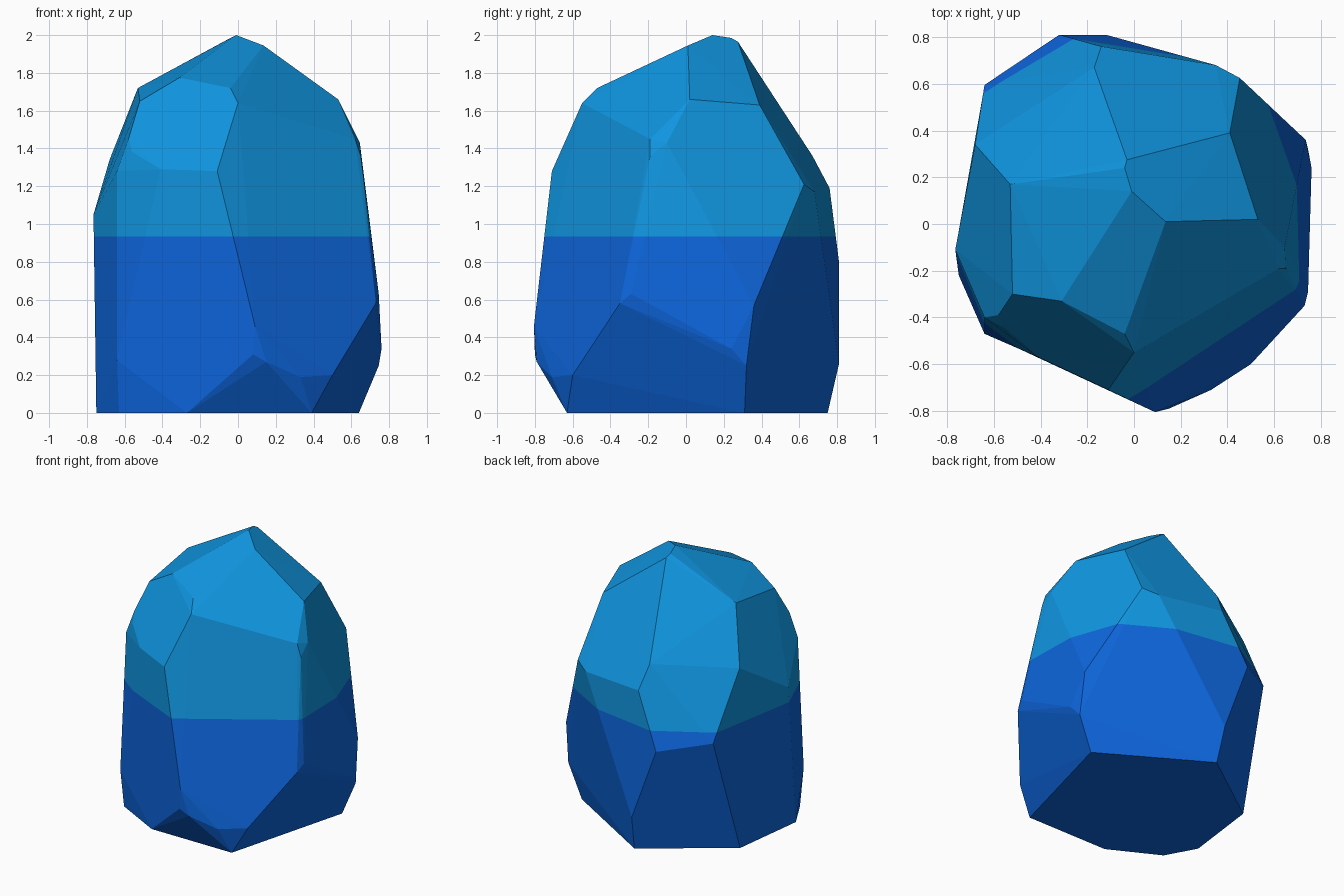
import bpy, bmesh, math

if "Cube" in bpy.data.objects:
    bpy.data.objects.remove(bpy.data.objects["Cube"])

SPLIT_Z = 0.935  # height where the colour changes


def material(name, colour):
    m = bpy.data.materials.new(name)
    m.diffuse_color = (*colour, 1.0)
    m.use_nodes = True
    m.node_tree.nodes["Principled BSDF"].inputs["Base Color"].default_value = m.diffuse_color
    return m


# Corner points of the faceted stone, by level
base = [(.64, .31), (-.10, .75), (-.68, .335), (-.75, -.22),
        (-.63, -.44), (-.27, -.63), (.39, -.63)]
lower = [(-.64, -.47, .28), (.08, -.80, .31), (.15, -.79, .27), (.33, -.71, .19),
         (.50, -.60, .20), (.76, .24, .34), (.745, .32, .25), (-.12, .81, .26),
         (.09, -.805, .46)]
middle = [(.745, -.29, .63), (.73, -.35, .58), (.735, .36, .57),
          (-.32, .81, .80), (-.64, .595, .865), (-.765, -.11, 1.05)]
shoulder = [(-.14, .76, 1.19), (.35, .68, 1.17), (.453, .625, 1.21),
            (-.11, -.71, 1.28), (-.41, -.57, 1.29), (-.64, -.40, 1.28),
            (-.68, .34, 1.34), (-.17, .67, 1.36), (-.56, -.44, 1.38),
            (.65, -.19, 1.36), (.645, -.10, 1.43), (.62, -.19, 1.45),
            (-.58, -.39, 1.45)]
crown = [(-.01, .14, 2.0), (-.04, .24, 1.985), (-.03, .275, 1.965),
         (.135, .01, 1.945), (.53, .02, 1.66), (.41, .39, 1.63),
         (-.53, .17, 1.72), (-.52, -.30, 1.65), (-.31, -.33, 1.775),
         (-.04, -.47, 1.72), (0, -.55, 1.64)]

# Wrap the corners in a convex hull and merge nearly flat facets
bm = bmesh.new()
for p in [(x, y, 0) for x, y in base] + lower + middle + shoulder + crown:
    bm.verts.new(p)
res = bmesh.ops.convex_hull(bm, input=bm.verts[:])
loose = [v for v in bm.verts if not v.link_faces]
bmesh.ops.delete(bm, geom=loose, context='VERTS')
bmesh.ops.dissolve_limit(bm, angle_limit=math.radians(2),
                         verts=bm.verts[:], edges=bm.edges[:])

# Cut a level line around the stone and colour above and below it
bmesh.ops.bisect_plane(bm, geom=bm.verts[:] + bm.edges[:] + bm.faces[:],
                       plane_co=(0, 0, SPLIT_Z), plane_no=(0, 0, 1))
bmesh.ops.recalc_face_normals(bm, faces=bm.faces[:])
for f in bm.faces:
    f.smooth = False
    f.material_index = 1 if f.calc_center_median().z > SPLIT_Z else 0

mesh = bpy.data.meshes.new("faceted_stone")
bm.to_mesh(mesh)
bm.free()
mesh.materials.append(material("deep blue", (0.004, 0.130, 0.71)))
mesh.materials.append(material("sky blue", (0.005, 0.30, 0.74)))
stone = bpy.data.objects.new("faceted_stone", mesh)
bpy.context.collection.objects.link(stone)
